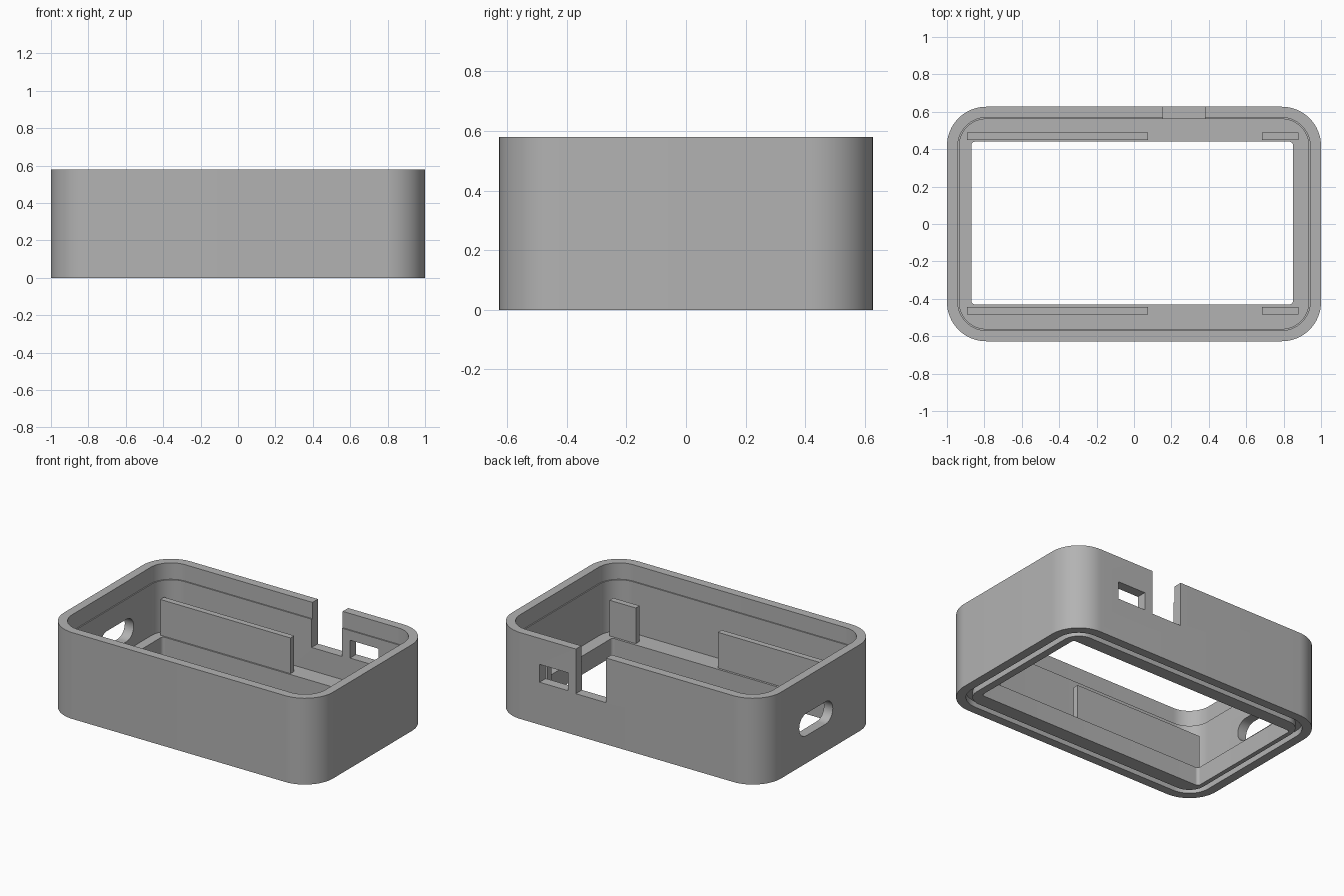
import bpy, bmesh, math
from mathutils import Vector

cube = bpy.data.objects.get("Cube")
if cube:
    bpy.data.objects.remove(cube, do_unlink=True)

HX, HY, H, R = 1.0, 0.627, 0.58, 0.21
FLOOR, STEP, GROOVE = 0.125, 0.47, 0.04

grey = bpy.data.materials.new("plain_grey")
grey.use_nodes = True
colour = (0.45, 0.45, 0.45, 1)
grey.diffuse_color = colour
grey.node_tree.nodes["Principled BSDF"].inputs["Base Color"].default_value = colour


def rounded_rect(hx, hy, r, cx=0, cy=0, seg=16):
    """Points of a rounded rectangle, counter-clockwise."""
    pts = []
    for i, (sx, sy) in enumerate([(1, 1), (-1, 1), (-1, -1), (1, -1)]):
        for k in range(seg + 1):
            a = math.pi / 2 * (i + k / seg)
            pts.append((cx + sx * (hx - r) + r * math.cos(a),
                        cy + sy * (hy - r) + r * math.sin(a)))
    return pts


def loft(name, rings, closed):
    """Skin a list of equal-length point rings; close into a tube or cap the ends."""
    bm = bmesh.new()
    loops = [[bm.verts.new(p) for p in ring] for ring in rings]
    n = len(loops[0])
    pairs = list(zip(loops, loops[1:]))
    if closed:
        pairs.append((loops[-1], loops[0]))
    else:
        bm.faces.new(loops[0][::-1])
        bm.faces.new(loops[-1])
    for a, b in pairs:
        for i in range(n):
            j = (i + 1) % n
            bm.faces.new((a[i], a[j], b[j], b[i]))
    bmesh.ops.recalc_face_normals(bm, faces=bm.faces)
    mesh = bpy.data.meshes.new(name)
    bm.to_mesh(mesh)
    bm.free()
    mesh.materials.append(grey)
    obj = bpy.data.objects.new(name, mesh)
    bpy.context.collection.objects.link(obj)
    return obj


def box(name, lo, hi):
    """Axis-aligned box between two corners."""
    (x0, y0, z0), (x1, y1, z1) = lo, hi
    base = [(x0, y0), (x1, y0), (x1, y1), (x0, y1)]
    return loft(name, [[(x, y, z) for x, y in base] for z in (z0, z1)], False)


def activate(obj):
    bpy.ops.object.select_all(action='DESELECT')
    obj.select_set(True)
    bpy.context.view_layer.objects.active = obj


def cut(target, cutter):
    """Subtract the cutter and discard it."""
    cutter.hide_render = True
    mod = target.modifiers.new("opening", 'BOOLEAN')
    mod.operation, mod.solver, mod.object = 'DIFFERENCE', 'EXACT', cutter
    activate(target)
    bpy.ops.object.modifier_apply(modifier=mod.name)
    bpy.data.objects.remove(cutter, do_unlink=True)


def ring(inset, z):
    return [(x, y, z) for x, y in rounded_rect(HX - inset, HY - inset, R - inset)]


def window(z):
    return [(x, y, z) for x, y in rounded_rect(0.86, 0.435, 0.02, -0.01, 0.005)]


# Case: outer wall, stepped inner wall, open floor frame, groove underneath
case = loft("case_body", [
    ring(0, 0), ring(0, H),
    ring(0.058, H), ring(0.058, STEP),
    ring(0.066, STEP), ring(0.066, FLOOR),
    window(FLOOR), window(0),
    ring(0.1, 0), ring(0.1, GROOVE),
    ring(0.06, GROOVE), ring(0.06, 0)], True)

# Back openings: open-topped notch and rectangular port
cut(case, box("notch_cutter", (0.155, 0.5, 0.28), (0.38, 0.7, 0.7)))
cut(case, box("port_cutter", (0.44, 0.5, 0.285), (0.65, 0.7, 0.405)))

# Side opening: long rounded slot
slot = rounded_rect(0.178, 0.075, 0.0745, 0.048, 0.26)
cut(case, loft("slot_cutter", [[(x, y, z) for y, z in slot] for x in (-1.1, -0.9)], False))

activate(case)
bpy.ops.object.shade_smooth_by_angle(angle=math.radians(30))

# Upright rails on the floor, a long and a short one on each side
for side, y in (("front", -0.465), ("back", 0.47)):
    for size, x0, x1 in (("long", -0.893, 0.075), ("short", 0.685, 0.88)):
        box(f"{side}_{size}_rail", (x0, y - 0.02, FLOOR - 0.01), (x1, y + 0.02, 0.365))
